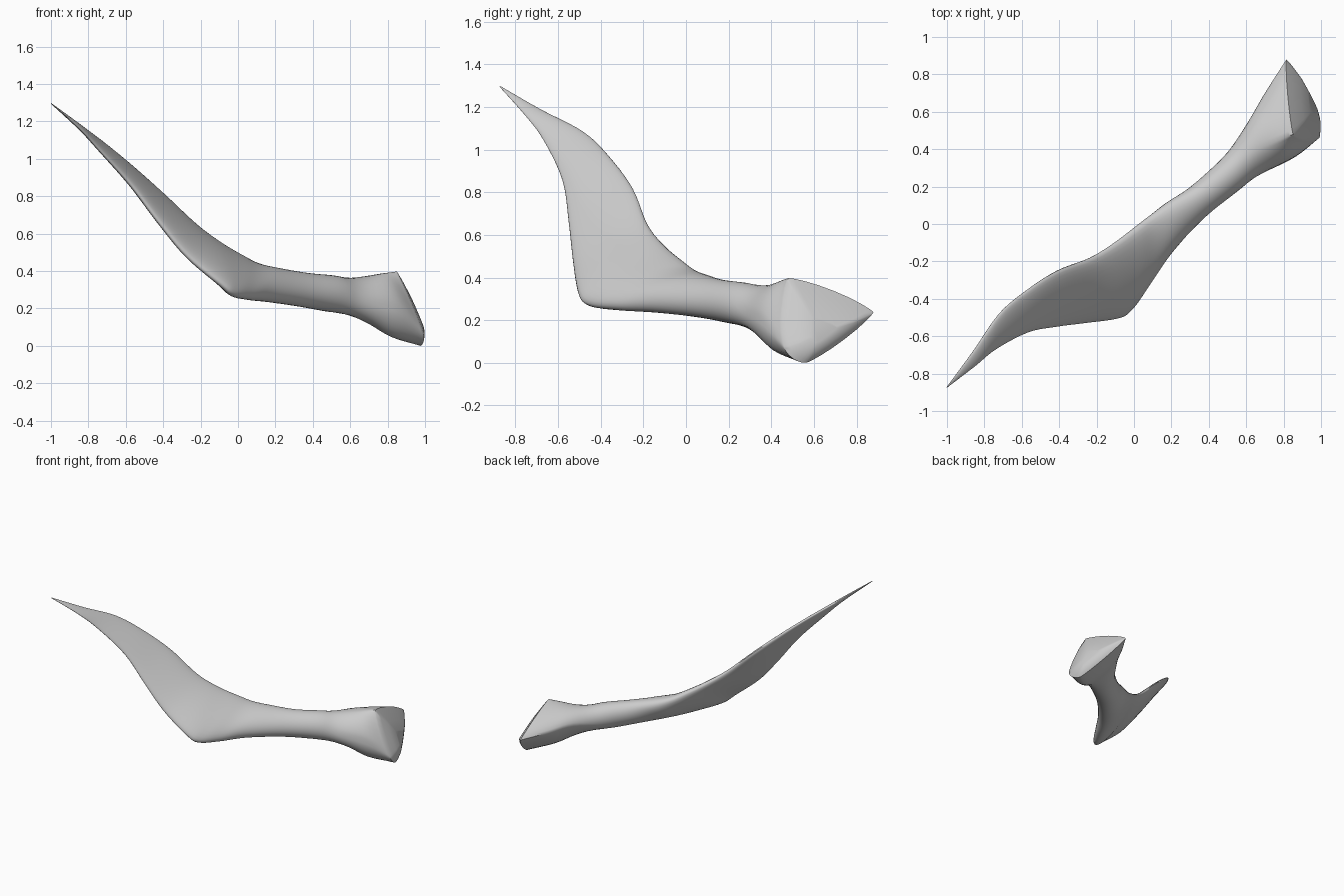
import bpy, bmesh, math
from mathutils import Vector as V

if "Cube" in bpy.data.objects:
    bpy.data.objects.remove(bpy.data.objects["Cube"])

# Blade and shaft stations: upper edge, lower edge, half thickness
BLADE = [
    ((-1.0, -.87, 1.30), (-1.0, -.875, 1.298), .002),
    ((-.86, -.68, 1.19), (-.85, -.76, 1.17), .012),
    ((-.72, -.48, 1.085), (-.74, -.67, 1.05), .02),
    ((-.58, -.36, .97), (-.57, -.58, .86), .028),
    ((-.41, -.25, .82), (-.42, -.55, .66), .035),
    ((-.23, -.18, .65), (-.27, -.53, .48), .042),
    ((-.10, -.10, .55), (-.09, -.505, .33), .05),
    ((.02, -.01, .475), (-.02, -.46, .275), .06),
    ((.10, .05, .43), (.07, -.33, .26), .065),
    ((.20, .12, .40), (.18, -.16, .255), .075),
    ((.35, .20, .38), (.35, .05, .225), .08),
    ((.50, .32, .365), (.52, .20, .195), .09),
]
# Flared head stations: top, bottom, front, back, corner sharpness
HEAD = [
    ((.66, .40, .37), (.68, .37, .13), (.68, .27, .25), (.60, .53, .28), 1.15),
    ((.78, .45, .39), (.82, .44, .05), (.86, .36, .20), (.70, .70, .26), 1.35),
    ((.85, .48, .40), (.97, .57, .005), (.99, .46, .08), (.815, .88, .24), 1.6),
]
AROUND, STEPS = 32, 5

# Turn each station into four rail points
mids = [(V(u) + V(l)) / 2 for u, l, h in BLADE]
mids.append(sum((V(p) for p in HEAD[0][:4]), V()) / 4)
stations = []
for i, (u, l, h) in enumerate(BLADE):
    u, l = V(u), V(l)
    n = (mids[i + 1] - mids[max(i - 1, 0)]).cross(u - l).normalized()
    if n.x < 0:
        n = -n
    stations.append([u, l, mids[i] + n * h, mids[i] - n * h, 1.0])
stations += [[V(p) for p in s[:4]] + [s[4]] for s in HEAD]


def spline(a, b, c, d, t):
    return (b * 2 + (c - a) * t + (a * 2 - b * 5 + c * 4 - d) * t * t
            + (b * 3 - a - c * 3 + d) * t ** 3) * .5


def section(s):
    u, l, f, b, p = s
    c = (u + l + f + b) / 4
    ring = []
    for k in range(AROUND):
        a = math.tau * k / AROUND
        x, y = math.cos(a), math.sin(a)
        ring.append(c + ((u if x > 0 else l) - c) * abs(x) ** p
                    + ((f if y > 0 else b) - c) * abs(y) ** p)
    return ring


# Smooth rails between the stations
rings = []
last = len(stations) - 1
for i in range(last):
    four = [stations[min(max(j, 0), last)] for j in (i - 1, i, i + 1, i + 2)]
    for k in range(STEPS):
        rings.append(section([spline(*q, k / STEPS) for q in zip(*four)]))
rings.append(section(stations[-1]))

# Rounded end face of the head
pole = V((.965, .63, .15))
rim = rings[-1]
c = sum(rim, V()) / AROUND
for s in (.85, .6, .3):
    rings.append([c + (p - c) * s + (pole - c) * (1 - s * s) for p in rim])

# Loft the bone
bm = bmesh.new()
loops = [[bm.verts.new(p) for p in r] for r in rings]
for a, b in zip(loops, loops[1:]):
    for k in range(AROUND):
        j = (k + 1) % AROUND
        bm.faces.new((a[k], a[j], b[j], b[k]))
bm.faces.new(loops[0])
bm.faces.new(loops[-1])
bmesh.ops.recalc_face_normals(bm, faces=bm.faces)
low = min(v.co.z for v in bm.verts)
bmesh.ops.translate(bm, verts=bm.verts, vec=(0, 0, -low))
mesh = bpy.data.meshes.new("bone")
bm.to_mesh(mesh)
bm.free()
bone = bpy.data.objects.new("bone", mesh)
bpy.context.collection.objects.link(bone)
bpy.context.view_layer.objects.active = bone
bone.select_set(True)
bpy.ops.object.shade_smooth_by_angle(angle=math.radians(50))
